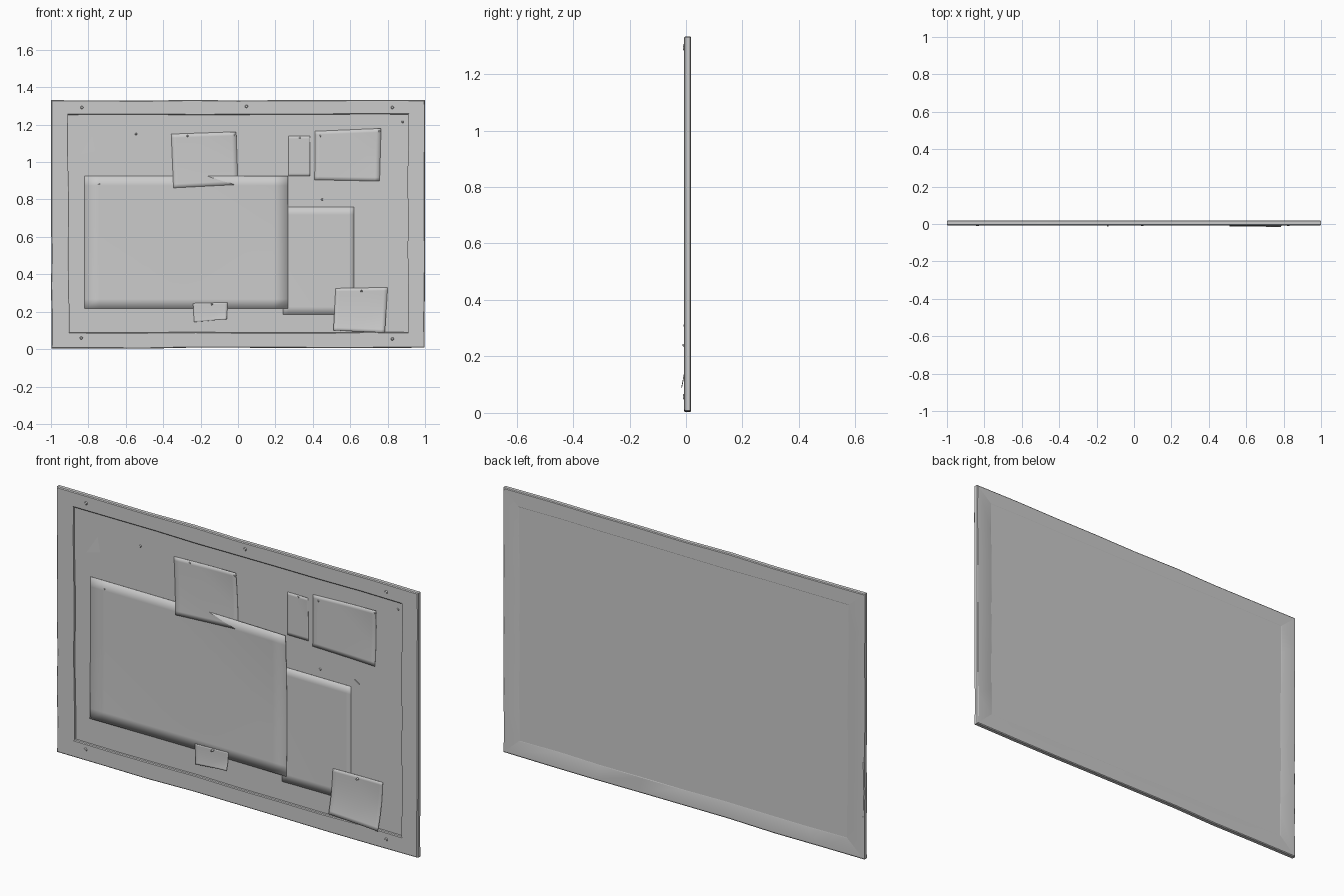
import bpy, bmesh, math, random
from mathutils import Matrix

if "Cube" in bpy.data.objects:
    bpy.data.objects.remove(bpy.data.objects["Cube"])

random.seed(4)


def finish(name, bm, angle=30):
    bmesh.ops.recalc_face_normals(bm, faces=bm.faces)
    me = bpy.data.meshes.new(name)
    bm.to_mesh(me)
    bm.free()
    ob = bpy.data.objects.new(name, me)
    bpy.context.collection.objects.link(ob)
    bpy.ops.object.select_all(action='DESELECT')
    ob.select_set(True)
    bpy.context.view_layer.objects.active = ob
    bpy.ops.object.shade_smooth_by_angle(angle=math.radians(angle))
    return ob


# Mitred frame bar: chamfered section lofted from one corner to the next
FRONT, BACK = -0.007, 0.018
SECTION = [(0.0, -0.003), (0.05, FRONT), (0.95, FRONT), (1.0, -0.004),
           (1.0, 0.0165), (0.95, BACK), (0.05, BACK), (0.0, 0.015)]


def frame_bar(name, outer, inner, steps=9):
    (ox0, oz0), (ox1, oz1) = outer
    (ix0, iz0), (ix1, iz1) = inner
    horizontal = abs(ox1 - ox0) > abs(oz1 - oz0)
    bm = bmesh.new()
    rings = []
    for i in range(steps):
        t = i / (steps - 1)
        # hand-made wobble, none at the corners
        w = 0 if i in (0, steps - 1) else 1
        wo, wi = (w * random.uniform(-0.003, 0.003) for _ in range(2))
        ring = []
        for a, y in SECTION:
            x = (ox0 + (ox1 - ox0) * t) * (1 - a) + (ix0 + (ix1 - ix0) * t) * a
            z = (oz0 + (oz1 - oz0) * t) * (1 - a) + (iz0 + (iz1 - iz0) * t) * a
            d = wo * (1 - a) + wi * a
            if horizontal:
                z = max(0.0, z + d)
            else:
                x = max(-1.0, min(1.0, x + d))
            ring.append(bm.verts.new((x, y, z)))
        rings.append(ring)
    n = len(SECTION)
    for r0, r1 in zip(rings, rings[1:]):
        for k in range(n):
            bm.faces.new((r0[k], r0[(k + 1) % n], r1[(k + 1) % n], r1[k]))
    bm.faces.new(rings[0])
    bm.faces.new(rings[-1])
    finish(name, bm, 20)


OUT = [(-0.998, 0.004), (0.998, 0.008), (1.0, 1.331), (-1.0, 1.331)]
INN = [(-0.902, 0.09), (0.908, 0.09), (0.91, 1.255), (-0.908, 1.253)]
for i, side in enumerate(["bottom", "right", "top", "left"]):
    j = (i + 1) % 4
    frame_bar("frame_" + side, (OUT[i], OUT[j]), (INN[i], INN[j]))

# Backing board, recessed at the front and nearly flush at the back
bm = bmesh.new()
bmesh.ops.create_cube(bm, size=1, matrix=Matrix.Translation((0, 0.012, 0.672))
                      @ Matrix.Diagonal((1.86, 0.010, 1.21, 1)))
finish("cork_board", bm)


# Paper sheet: corners bl, br, tr, tl in (x, z); curl lifts edges and corners
def sheet(name, corners, y, curls=None, bottom=0.0, n=14):
    (ax, az), (bx, bz), (cx, cz), (dx, dz) = corners
    curls = curls or {}
    bm = bmesh.new()
    grid = []
    for j in range(n + 1):
        v = j / n
        row = []
        for i in range(n + 1):
            u = i / n
            x = (ax*(1-u) + bx*u) * (1-v) + (dx*(1-u) + cx*u) * v
            z = (az*(1-u) + bz*u) * (1-v) + (dz*(1-u) + cz*u) * v
            lift = bottom * (1 - v) ** 2.5
            for key, amount in curls.items():
                s = u if key[1] == "r" else 1 - u
                t = v if key[0] == "t" else 1 - v
                k = max(0, (s + t - 1.3) / 0.7) ** 2
                lift += amount * k
            row.append(bm.verts.new((x, y - lift, z)))
        grid.append(row)
    for r0, r1 in zip(grid, grid[1:]):
        for i in range(n):
            bm.faces.new((r0[i], r0[i+1], r1[i+1], r1[i]))
    ob = finish(name, bm, 60)
    thick = ob.modifiers.new("thickness", 'SOLIDIFY')
    thick.thickness = 0.0006
    thick.offset = 0


def rect(x0, x1, z0, z1):
    return [(x0, z0), (x1, z0), (x1, z1), (x0, z1)]


sheet("tall_sheet", rect(0.24, 0.62, 0.185, 0.76), 0.0062, {"bl": 0.003})
sheet("poster", rect(-0.82, 0.268, 0.217, 0.925), 0.005,
      {"tr": 0.012, "bl": 0.005, "br": 0.004})
sheet("photo", [(-0.345, 0.862), (0.0, 0.88), (-0.01, 1.162), (-0.357, 1.15)],
      0.0045, {"tr": 0.007, "bl": 0.002}, 0.003)
sheet("narrow_strip", rect(0.27, 0.385, 0.925, 1.14), 0.0058, {"tr": 0.003})
sheet("notice", [(0.41, 0.905), (0.757, 0.898), (0.765, 1.18), (0.412, 1.165)],
      0.0052, {"tr": 0.007, "br": 0.004})
sheet("small_note", [(-0.235, 0.145), (-0.06, 0.16), (-0.055, 0.25), (-0.24, 0.245)],
      0.0035, {"br": 0.004}, 0.004)
sheet("curled_note", [(0.51, 0.10), (0.785, 0.088), (0.80, 0.33), (0.522, 0.325)],
      0.0045, {"tr": 0.003, "br": 0.004}, 0.0175)

# Torn triangular scrap
bm = bmesh.new()
bm.faces.new([bm.verts.new(p) for p in
              [(-0.84, 0.002, 1.042), (-0.765, 0.004, 1.06), (-0.78, 0.005, 1.135)]])
finish("torn_scrap", bm)


# Screws in the frame and pins in the board
def stud(name, x, z, radius, y0, y1):
    bm = bmesh.new()
    bmesh.ops.create_cone(bm, cap_ends=True, segments=12, radius1=radius,
                          radius2=radius * 0.6, depth=abs(y1 - y0))
    bm.transform(Matrix.Translation((x, (y0 + y1) / 2, z))
                 @ Matrix.Rotation(math.pi / 2, 4, 'X'))
    finish(name, bm)


for x, z in [(-0.835, 1.292), (0.045, 1.298), (0.825, 1.292), (-0.838, 0.06), (0.825, 0.055)]:
    stud("frame_screw", x, z, 0.009, FRONT + 0.001, -0.0115)
for x, z, tip in [(-0.14, 0.24, -0.013), (0.66, 0.31, -0.008), (-0.02, 1.145, -0.004),
                  (-0.27, 1.14, 0.0), (-0.545, 1.15, 0.003), (-0.743, 0.882, 0.003),
                  (0.215, 0.88, 0.0), (0.33, 1.13, 0.002), (0.755, 1.165, -0.003),
                  (0.44, 1.14, 0.0), (0.45, 0.80, 0.003), (0.88, 1.215, 0.003)]:
    stud("pin", x, z, 0.006, 0.007, tip)

# Loose staple
bm = bmesh.new()
bmesh.ops.create_cube(bm, size=1, matrix=Matrix.Translation((0.655, 0.004, 0.792))
                      @ Matrix.Rotation(math.radians(30), 4, 'Y')
                      @ Matrix.Diagonal((0.03, 0.004, 0.004, 1)))
finish("staple", bm)
